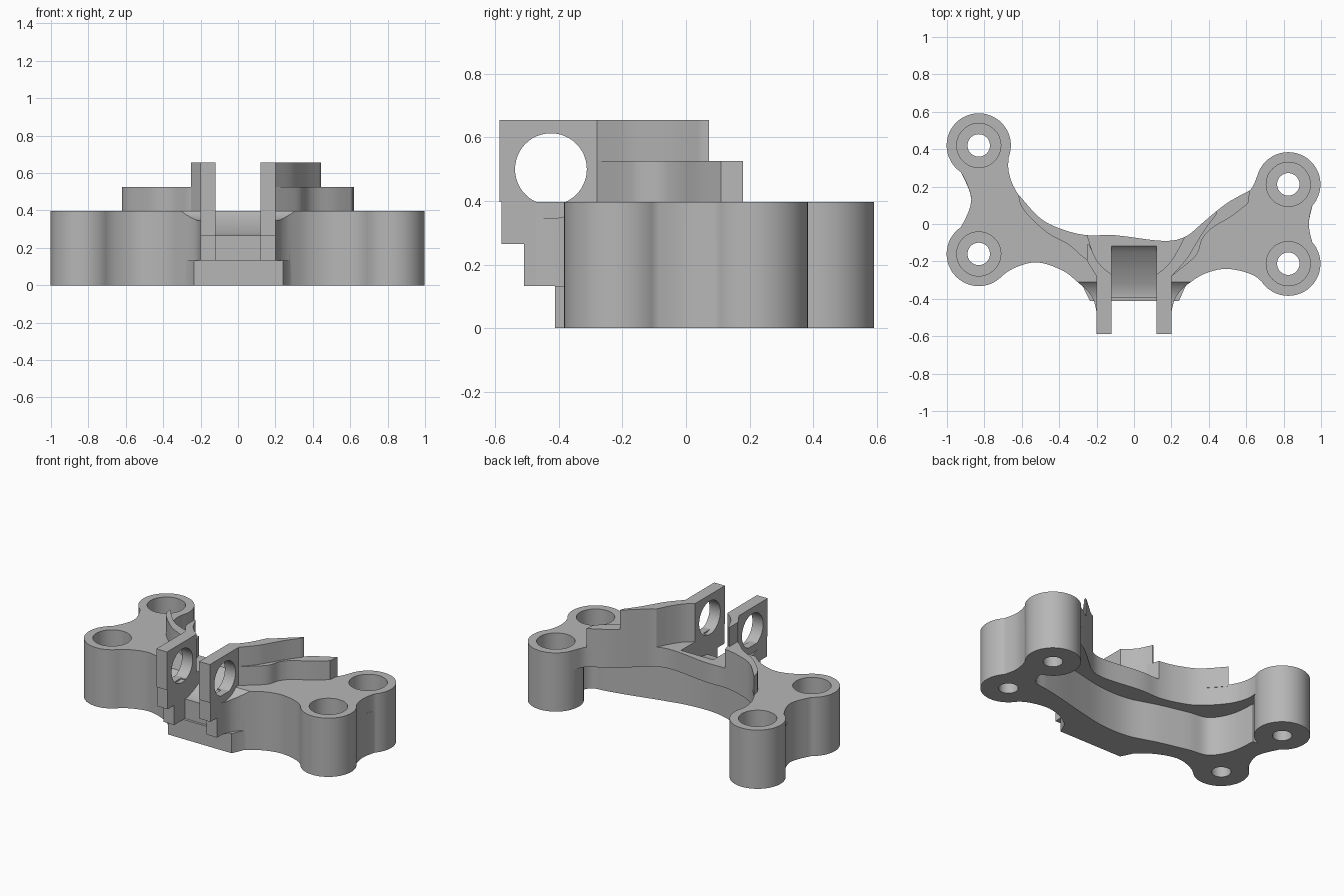
import bpy, bmesh, math
from mathutils import Vector

cube = bpy.data.objects.get("Cube")
if cube:
    bpy.data.objects.remove(cube, do_unlink=True)

GREY = (0.47, 0.47, 0.47, 1)
mat = bpy.data.materials.new("plain_grey")
mat.use_nodes = True
mat.diffuse_color = GREY
bsdf = next(n for n in mat.node_tree.nodes if n.type == 'BSDF_PRINCIPLED')
bsdf.inputs["Base Color"].default_value = GREY
bsdf.inputs["Roughness"].default_value = 0.6


def smooth_path(pts, closed=False, steps=5):
    """Catmull-Rom curve through the points."""
    n, out = len(pts), []
    get = (lambda i: Vector(pts[i % n])) if closed else (lambda i: Vector(pts[min(max(i, 0), n - 1)]))
    for i in range(n if closed else n - 1):
        a, b, c, d = (get(i + k) for k in (-1, 0, 1, 2))
        for s in range(steps):
            t = s / steps
            p = (2 * b + (c - a) * t + (2 * a - 5 * b + 4 * c - d) * t**2
                 + (3 * b - a - 3 * c + d) * t**3) / 2
            out.append(tuple(p))
    return out if closed else out + [tuple(pts[-1])]


def add_object(name, bm):
    bmesh.ops.recalc_face_normals(bm, faces=bm.faces)
    mesh = bpy.data.meshes.new(name)
    bm.to_mesh(mesh)
    bm.free()
    mesh.materials.append(mat)
    obj = bpy.data.objects.new(name, mesh)
    bpy.context.collection.objects.link(obj)
    return obj


def prism(name, pts, low, high, axis='Z'):
    """Extrude a flat outline along z, or a (y, z) outline along x."""
    place = (lambda p, h: (p[0], p[1], h)) if axis == 'Z' else (lambda p, h: (h, p[0], p[1]))
    bm = bmesh.new()
    face = bm.faces.new([bm.verts.new(place(p, low)) for p in pts])
    ext = bmesh.ops.extrude_face_region(bm, geom=[face])
    shift = Vector(place((0, 0), high - low))
    bmesh.ops.translate(bm, vec=shift, verts=[v for v in ext["geom"] if isinstance(v, bmesh.types.BMVert)])
    return add_object(name, bm)


def arc(center, radius, start, end, count):
    """Points on a circle between two angles in degrees."""
    angles = [math.radians(start + (end - start) * i / (count - 1)) for i in range(count)]
    return [(center[0] + radius * math.cos(a), center[1] + radius * math.sin(a)) for a in angles]


def circle(center, radius, count=48):
    return arc(center, radius, 0, 360, count + 1)[:-1]


def combine(obj, other, operation):
    """Apply a boolean and drop the helper."""
    other.hide_render = True
    mod = obj.modifiers.new("combine", 'BOOLEAN')
    mod.operation, mod.solver, mod.object = operation, 'EXACT', other
    graph = bpy.context.evaluated_depsgraph_get()
    mesh = bpy.data.meshes.new_from_object(obj.evaluated_get(graph))
    obj.modifiers.clear()
    obj.data = mesh
    bpy.data.objects.remove(other, do_unlink=True)


# Height levels shared by all the steps
BASE, STEP, LEDGE, DECK, RIDGE, TOP = 0, 0.132, 0.265, 0.397, 0.525, 0.655
PIVOT = (-.425, .5)
bosses = [(-.83, .42), (-.83, -.16), (.825, .212), (.825, -.212)]

# Outline of the body, clockwise from the back left
back_left = [(-.62, .16), (-.5, .03), (-.38, -.03), (-.25, -.06), (-.1, -.06)]
back_right = [(.15, -.09), (.27, -.07), (.36, 0), (.43, .06), (.51, .12), (.62, .18)]
front = [(.64, -.275), (.5, -.24), (.38, -.265), (.29, -.32), (.2, -.39),
         (.12, -.395), (-.12, -.395), (-.2, -.39), (-.29, -.32), (-.38, -.25),
         (-.52, -.205), (-.65, -.24)]
rim = .17
arc_back_left = arc(bosses[0], rim, 235, -20, 10)
arc_front_left = arc(bosses[1], rim, -58, -235, 8)
arc_back_right = arc(bosses[2], rim, 160, -40, 8)
arc_front_right = arc(bosses[3], rim, 40, -125, 7)
right_neck, left_neck = [(.935, 0)], [(-.87, .13)]
around = right_neck + arc_front_right + front + arc_front_left + left_neck
inner = [(-.74, .25), (-.72, .08), (-.64, -.05), (-.5, -.08), (-.3, -.13), (-.1, -.19),
         (.1, -.19), (.3, -.15), (.5, -.1), (.64, -.07), (.74, -.05), (.78, .03), (.78, .15)]

# Overhanging deck, with the narrower wall under its front edge
body = prism("bracket_body", smooth_path(back_left + back_right + arc_back_right + around
                                         + arc_back_left + [(-.668, .27)], True), LEDGE, DECK)
wall = smooth_path(inner) + smooth_path(arc_back_right[-1:] + around + arc_back_left[:1])
combine(body, prism("lower_wall", wall, BASE, LEDGE + .02), 'UNION')
nose = [(-.29, -.3), (-.235, -.412), (.24, -.412), (.29, -.3)]
combine(body, prism("nose", nose, BASE, STEP), 'UNION')

# Curved flares beside the arms, hollowed around the pivot
for side in (-1, 1):
    flare = smooth_path([(.31, -.3), (.25, -.355), (.215, -.41), (.195, -.5)]) + [(.15, -.5), (.15, -.3)]
    flare = [(side * x, y) for x, y in flare]
    combine(body, prism("flare", flare, STEP, DECK), 'UNION')
    ends = sorted((side * .2, side * .45))
    combine(body, prism("pivot_clearance", circle(PIVOT, .155), ends[0], ends[1], 'X'), 'DIFFERENCE')

# Screw bosses with counterbored holes
for c in bosses:
    combine(body, prism("boss", circle(c, .172), BASE, DECK), 'UNION')
for c in bosses:
    combine(body, prism("counterbore", circle(c, .118), STEP, 1), 'DIFFERENCE')
    combine(body, prism("screw_hole", circle(c, .06), -1, 1), 'DIFFERENCE')

# Sloped scoop between the arms
scoop = [(-.11, DECK + .01), (-.15, .36), (-.32, .28), (-.37, LEDGE), (-.8, LEDGE), (-.8, 1), (-.11, 1)]
combine(body, prism("scoop", scoop, -.12, .12, 'X'), 'DIFFERENCE')

# Raised ridges along the back edge, curving in to the arms
parts = [body]
left_front = [(-.2, -.22), (-.27, -.18), (-.35, -.11), (-.46, -.05), (-.57, .05), (-.61, .11)]
left_back = smooth_path(back_left)[:-5]
parts.append(prism("left_ridge", left_back + smooth_path(left_front), DECK - .01, RIDGE))

right_back = [p for p in smooth_path(back_right) if p[0] > .265]
sweep = [(.12, -.27), (.165, -.235), (.2, -.195), (.24, -.13)]
low_front = [(.61, .11), (.52, .04), (.42, -.02), (.365, -.08), (.33, -.17), (.2, -.28)]
high_front = [(.44, .05), (.38, -.03), (.33, -.11), (.28, -.19), (.2, -.28)]
high_back = [p for p in right_back if p[0] < .445]
for name, back, edge, top in (("right_low_ridge", right_back, low_front, RIDGE),
                              ("right_high_ridge", high_back, high_front, TOP)):
    parts.append(prism(name, smooth_path(sweep) + back + smooth_path(edge) + [(.12, -.28)],
                       DECK - .01, top))

# Short root behind the free arm
root = [(-.12, -.28), (-.12, -.27), (-.165, -.235), (-.2, -.195), (-.24, -.11),
        (-.25, -.11), (-.25, -.2), (-.2, -.28)]
parts.append(prism("arm_root", root, DECK - .01, TOP))

# Pair of arms with stepped undersides and a pivot hole
for side, name in ((-1, "right_arm"), (1, "left_arm")):
    profile = [(-.27, DECK - .02), (-.27, TOP), (-.587, TOP), (-.587, DECK), (-.58, DECK),
               (-.58, LEDGE), (-.51, LEDGE), (-.51, STEP), (-.38, STEP), (-.3, DECK - .02)]
    ends = sorted((side * .12, side * .2))
    arm = prism(name, profile, ends[0], ends[1], 'X')
    hole = prism("pivot_hole", circle(PIVOT, .113), ends[0] - .1, ends[1] + .1, 'X')
    combine(arm, hole, 'DIFFERENCE')
    parts.append(arm)

# Smooth the curved walls, keep edges crisp
bpy.ops.object.select_all(action='DESELECT')
for obj in parts:
    obj.select_set(True)
bpy.context.view_layer.objects.active = body
bpy.ops.object.shade_smooth_by_angle(angle=math.radians(30))
